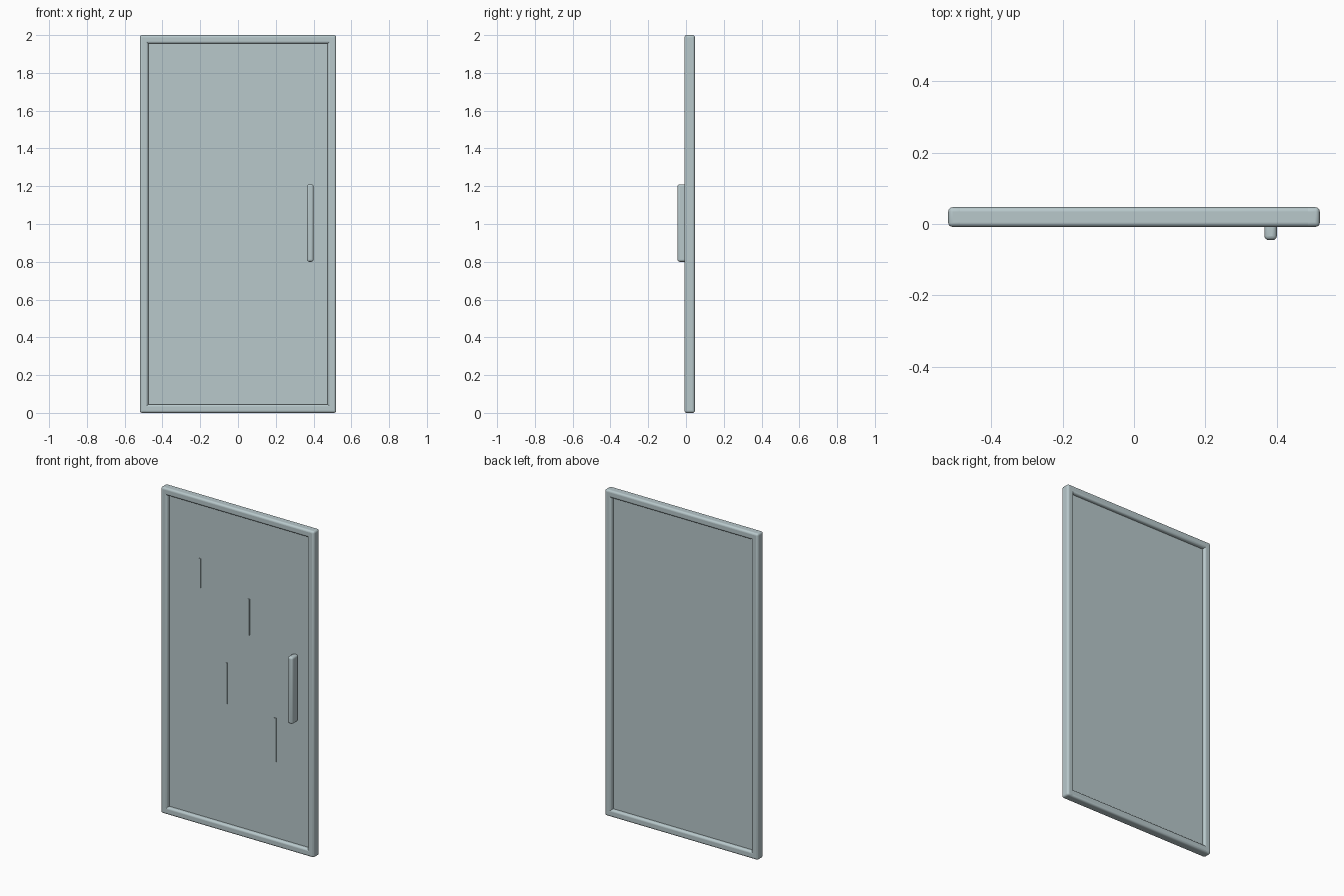
import bpy

cube = bpy.data.objects.get("Cube")
if cube:
    bpy.data.objects.remove(cube, do_unlink=True)


def material(name, colour):
    mat = bpy.data.materials.new(name)
    mat.use_nodes = True
    mat.diffuse_color = colour
    mat.node_tree.nodes["Principled BSDF"].inputs["Base Color"].default_value = colour
    return mat


glass_grey = material("pale blue grey", (0.48, 0.58, 0.60, 1))


def block(name, x, y, z, bevel=0.0):
    """Box given by its (min, max) range on each axis, with rounded edges."""
    spans = (x, y, z)
    bpy.ops.mesh.primitive_cube_add(size=1, location=[(a + b) / 2 for a, b in spans])
    obj = bpy.context.object
    obj.name = name
    obj.scale = [b - a for a, b in spans]
    bpy.ops.object.transform_apply(location=False, rotation=False, scale=True)
    obj.data.materials.append(glass_grey)
    if bevel:
        mod = obj.modifiers.new("rounding", "BEVEL")
        mod.width = bevel
        mod.segments = 4
        bpy.ops.object.shade_smooth_by_angle()
    return obj


HALF, HEIGHT, BAR = 0.52, 2.0, 0.045
DEPTH = (-0.008, 0.047)
INNER = HALF - BAR

# Frame: full-height stiles with rails running between them
for side, s in (("left", 1), ("right", -1)):
    block(side + "_stile", sorted((s * INNER, s * HALF)), DEPTH, (0, HEIGHT), 0.012)
for end, low in (("bottom", 0), ("top", HEIGHT - BAR)):
    block(end + "_rail", (-HALF + 0.012, HALF - 0.012), DEPTH, (low, low + BAR), 0.012)

# Recessed pane
block("pane", (-INNER - 0.01, INNER + 0.01), (0.014, 0.026),
      (BAR - 0.01, HEIGHT - BAR + 0.01))

# Thin raised streaks on the front of the pane
for i, (x, low, high) in enumerate(((-0.26, 1.44, 1.62), (0.07, 1.24, 1.46),
                                    (-0.08, 0.78, 1.03), (0.25, 0.51, 0.78))):
    block(f"streak_{i + 1}", (x - 0.012, x), (0.009, 0.015), (low, high))

# Pull handle
block("handle", (0.365, 0.4), (-0.045, 0.016), (0.8, 1.21), 0.012)
